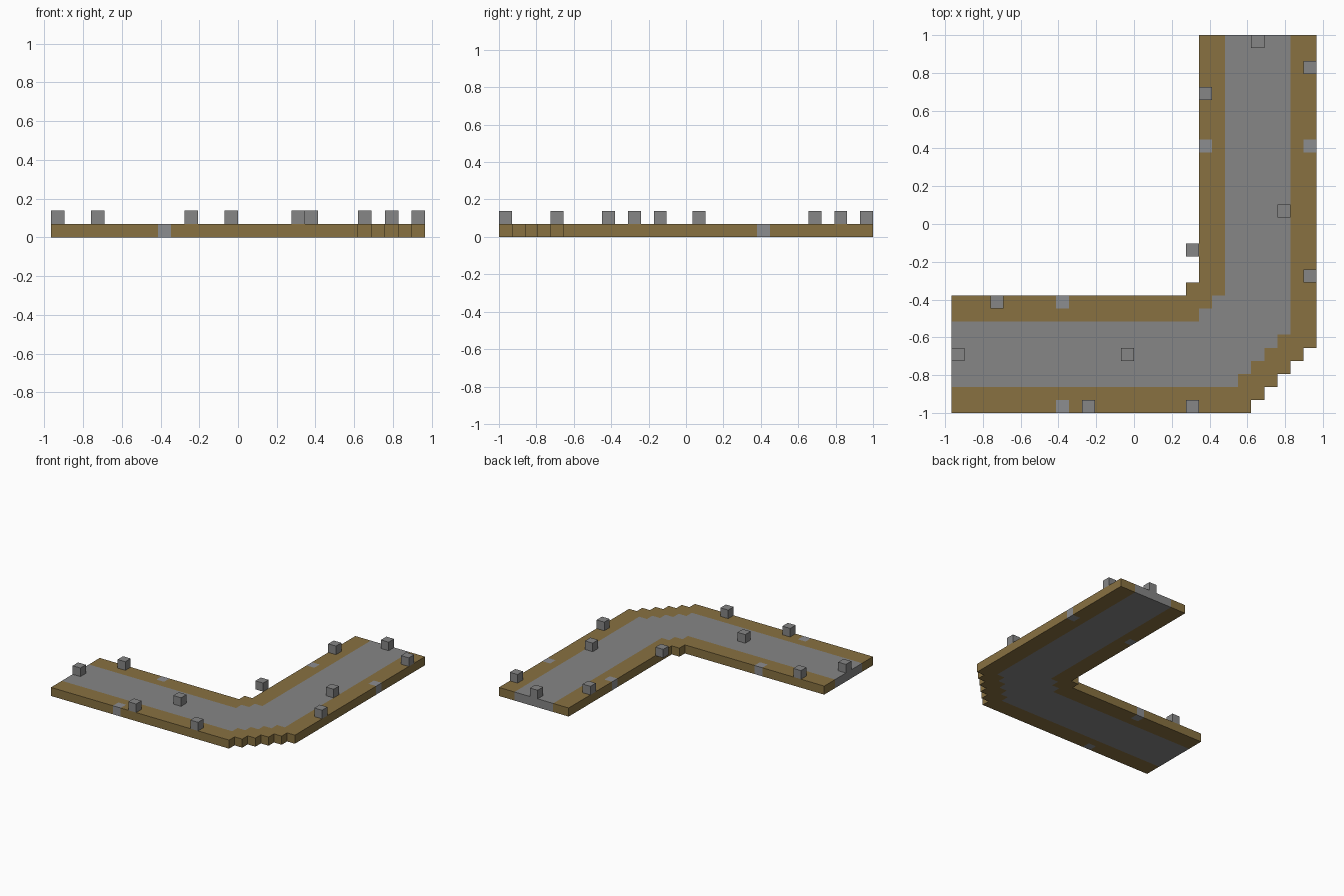
import bpy
import bmesh
from math import floor, radians
from mathutils import Vector

cube = bpy.data.objects.get("Cube")
if cube:
    bpy.data.objects.remove(cube, do_unlink=True)

COLS, ROWS = 28, 29
S = 2 / ROWS                      # one block
ORIGIN = Vector((-COLS * S / 2, -ROWS * S / 2, 0))


def material(name, rgb):
    mat = bpy.data.materials.new(name)
    mat.use_nodes = True
    mat.diffuse_color = (*rgb, 1)
    mat.node_tree.nodes["Principled BSDF"].inputs["Base Color"].default_value = (*rgb, 1)
    return mat


earth = material("earth brown", (0.246, 0.165, 0.053))
stone = material("stone grey", (0.238, 0.238, 0.238))
pale = material("pale stone", (0.262, 0.266, 0.278))


def add_object(name, bm, mats):
    mesh = bpy.data.meshes.new(name)
    bm.to_mesh(mesh)
    bm.free()
    for mat in mats:
        mesh.materials.append(mat)
    obj = bpy.data.objects.new(name, mesh)
    bpy.context.collection.objects.link(obj)
    return obj


def in_path(c, r):
    """Whole bend, with a stepped outer corner and one inner step."""
    inner = r <= 8 or c >= 19 or (c, r) == (18, 9)
    return inner and c < min(23 + r, 28)


def in_road(c, r):
    """Paved middle strip of the bend."""
    inner = r <= 6 or c >= min(12 + r, 21)
    return r >= 2 and inner and c < min(20 + r, 26)


PAVERS = {(8, 0), (8, 8), (19, 20), (27, 20)}


def block_of(point):
    p = (point - ORIGIN) / S
    return floor(p.x), floor(p.y)


# Path slab: a block grid trimmed to the bend, then thickened
bm = bmesh.new()
verts = {(c, r): bm.verts.new(ORIGIN + Vector((c, r, 0)) * S)
         for c in range(COLS + 1) for r in range(ROWS + 1)}
for c in range(COLS):
    for r in range(ROWS):
        if in_path(c, r):
            bm.faces.new([verts[c, r], verts[c + 1, r],
                          verts[c + 1, r + 1], verts[c, r + 1]])
bmesh.ops.delete(bm, geom=[v for v in bm.verts if not v.link_faces], context="VERTS")
base = bm.faces[:]
top = bmesh.ops.extrude_face_region(bm, geom=base, use_keep_orig=True)["geom"]
bmesh.ops.translate(bm, vec=(0, 0, S),
                    verts=[g for g in top if isinstance(g, bmesh.types.BMVert)])
bmesh.ops.recalc_face_normals(bm, faces=bm.faces)

# Colour each face by the block it belongs to
bm.normal_update()
for f in bm.faces:
    block = block_of(f.calc_center_median() - f.normal * S / 2)
    f.material_index = 2 if block in PAVERS else int(in_road(*block))
bmesh.ops.dissolve_limit(bm, angle_limit=radians(1), verts=bm.verts,
                         edges=bm.edges, delimit={"MATERIAL"})
add_object("path_slab", bm, [earth, stone, pale])

# Loose stone blocks lying one level up
ROCKS = [(23, 28), (27, 26), (19, 24), (25, 15), (18, 12), (27, 10),
         (3, 8), (0, 4), (13, 4), (10, 0), (18, 0)]
for i, (c, r) in enumerate(ROCKS, 1):
    bm = bmesh.new()
    bmesh.ops.create_cube(bm, size=S)
    rock = add_object(f"stone_block_{i}", bm, [stone])
    rock.location = ORIGIN + Vector((c + 0.5, r + 0.5, 1.5)) * S
